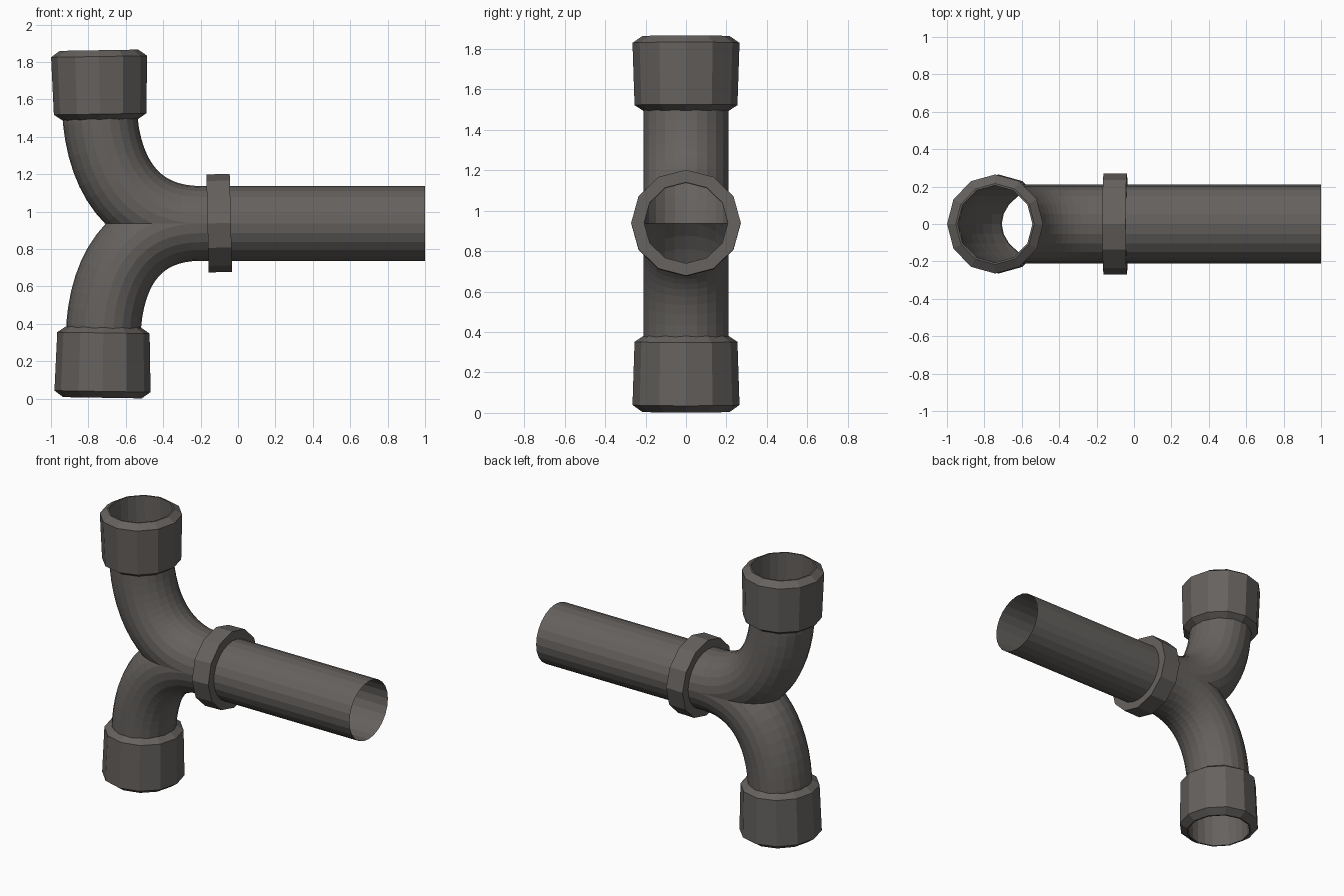
import bpy, bmesh, math
from mathutils import Vector

if "Cube" in bpy.data.objects:
    bpy.data.objects.remove(bpy.data.objects["Cube"])

MID = 0.937          # height of the junction plane
mat = bpy.data.materials.new("dark_metal")
mat.diffuse_color = (0.13, 0.12, 0.112, 1)
mat.use_nodes = True
mat.node_tree.nodes["Principled BSDF"].inputs["Base Color"].default_value = mat.diffuse_color


def sweep(name, stations, sides, stretch, keep=0):
    """Skin rings (centre, direction, radius) lying along a path in the xz plane.
    keep = +1 / -1 keeps only the half above / below the junction plane."""
    bm = bmesh.new()
    rings = []
    for c, d, r in stations:
        d = d.normalized()
        n = Vector((-d.z, 0, d.x))
        ring = []
        for i in range(sides):
            a = 2 * math.pi * i / sides
            p = c + n * (r * math.cos(a)) + Vector((0, stretch * r * math.sin(a), 0))
            ring.append(bm.verts.new(p))
        rings.append(ring)
    for a, b in zip(rings, rings[1:]):
        for i in range(sides):
            j = (i + 1) % sides
            bm.faces.new((a[i], a[j], b[j], b[i]))
    if keep:
        bmesh.ops.bisect_plane(bm, geom=bm.verts[:] + bm.edges[:] + bm.faces[:],
                               plane_co=(0, 0, MID), plane_no=(0, 0, keep),
                               clear_inner=True)
    else:
        bmesh.ops.recalc_face_normals(bm, faces=bm.faces)
    me = bpy.data.meshes.new(name)
    bm.to_mesh(me)
    bm.free()
    me.materials.append(mat)
    ob = bpy.data.objects.new(name, me)
    bpy.context.collection.objects.link(ob)
    return ob


def band(name, a, b, profile, stretch):
    """Twelve-sided fitting along the axis a-b; profile = (fraction, radius)."""
    return sweep(name, [(a.lerp(b, t), b - a, r) for t, r in profile], 12, stretch)


def branch(name, end, neck, h1, h2, out, keep):
    """Elbow: straight stub, Bezier bend, straight run into the main pipe."""
    pts = [end]
    steps = 14
    for i in range(steps + 1):
        t = i / steps
        u = 1 - t
        pts.append(neck * u**3 + h1 * (3 * u * u * t) + h2 * (3 * u * t * t) + out * t**3)
    pts.append(Vector((-0.1, 0, MID)))
    st = []
    for i, p in enumerate(pts):
        d = pts[min(i + 1, len(pts) - 1)] - pts[max(i - 1, 0)]
        if i == 1:
            d = pts[2] - pts[1]
        st.append((p, d, 0.2))
    return sweep(name, st, 24, 1.05, keep)


# Straight main pipe, open at the end
X = Vector((1, 0, 0))
sweep("main_pipe", [(Vector((-0.1, 0, MID)), X, 0.2), (Vector((1, 0, MID)), X, 0.2)], 24, 1.05)

# Collar around the main pipe
band("collar", Vector((-0.163, 0, MID)), Vector((-0.038, 0, MID + 0.003)),
     [(0, 0.2), (0, 0.262), (1, 0.262), (1, 0.2)], 1.035)

# Two elbows with their end sockets, mirrored about the junction plane
socket = [(0, 0.2), (0.085, 0.247), (0.91, 0.257), (1, 0.21), (1, 0.2)]
for label, s, dx, height in (("upper", 1, 0, 0.926), ("lower", -1, 0.018, 0.932)):
    end = Vector((-0.743 + dx, 0, MID + s * height))
    neck = Vector((-0.737 + dx, 0, MID + s * 0.553))
    branch(label + "_elbow", end, neck,
           Vector((-0.70 + dx / 2, 0, MID + s * 0.183)),
           Vector((-0.5, 0, MID)), Vector((-0.2, 0, MID)), s)
    band(label + "_socket", neck, end, socket, 1.03)
